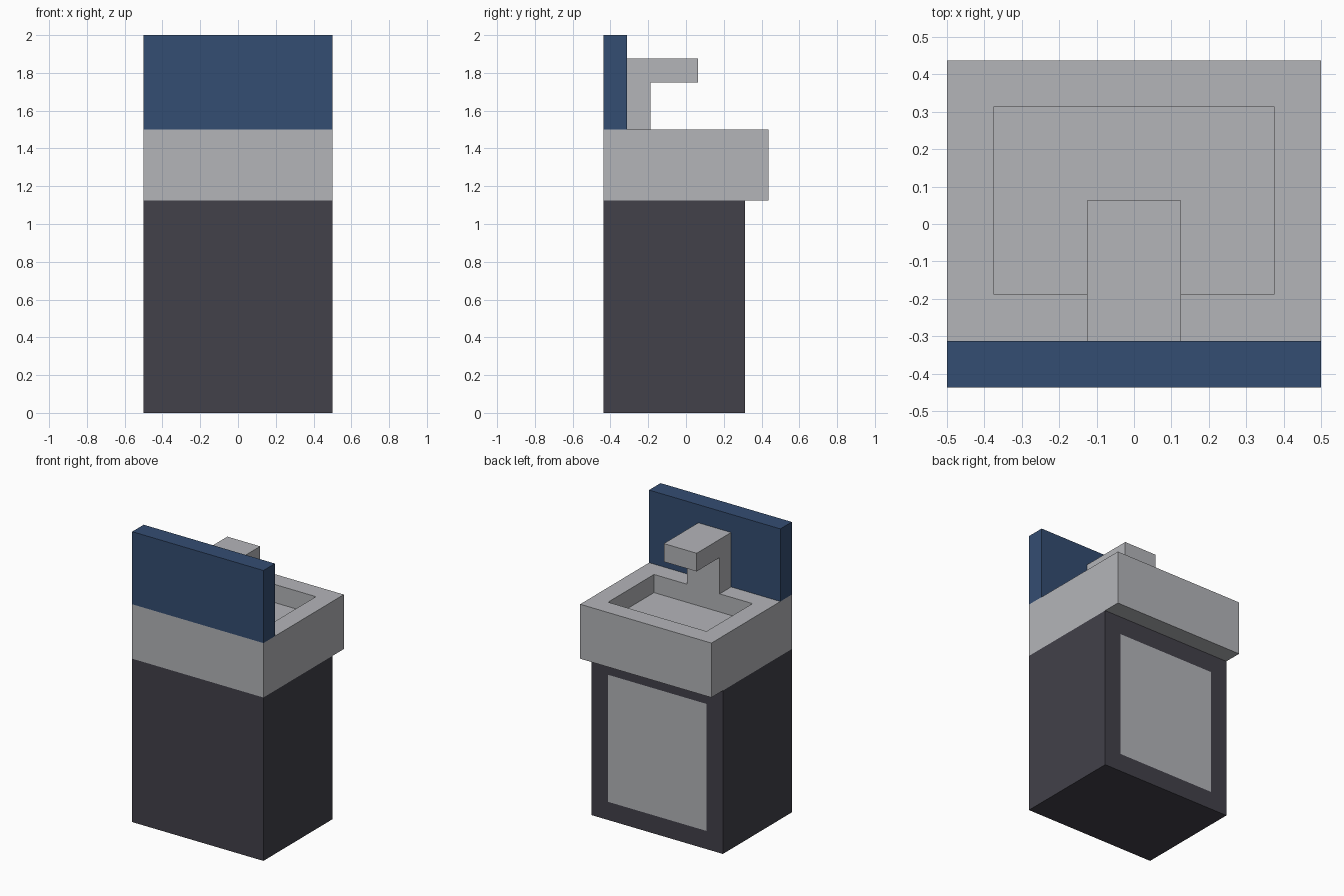
import bpy
import bmesh
from mathutils import Vector

cube = bpy.data.objects.get("Cube")
if cube:
    bpy.data.objects.remove(cube, do_unlink=True)


def material(name, color):
    mat = bpy.data.materials.new(name)
    mat.use_nodes = True
    mat.diffuse_color = (*color, 1)
    mat.node_tree.nodes["Principled BSDF"].inputs["Base Color"].default_value = (*color, 1)
    return mat


grey = material("light grey", (0.456, 0.462, 0.485))
blue = material("navy blue", (0.034, 0.074, 0.168))
dark = material("charcoal", (0.054, 0.052, 0.068))


def box(lo, hi):
    """Return a bmesh box spanning two opposite corners."""
    bm = bmesh.new()
    bmesh.ops.create_cube(bm, size=1)
    lo, hi = Vector(lo), Vector(hi)
    for v in bm.verts:
        v.co = (lo + hi) / 2 + v.co * (hi - lo)
    bm.normal_update()
    return bm


def inset_rectangle(bm, direction, lo, hi):
    """Inset the face looking along direction, fitted to the given bounds."""
    face = max(bm.faces, key=lambda f: f.normal.dot(Vector(direction)))
    bmesh.ops.inset_individual(bm, faces=[face], thickness=0.01)
    for v in face.verts:
        v.co = [min(max(c, a), b) for c, a, b in zip(v.co, lo, hi)]
    return face


def finish(bm, name, *mats):
    bmesh.ops.recalc_face_normals(bm, faces=bm.faces)
    mesh = bpy.data.meshes.new(name)
    bm.to_mesh(mesh)
    bm.free()
    for mat in mats:
        mesh.materials.append(mat)
    obj = bpy.data.objects.new(name, mesh)
    bpy.context.collection.objects.link(obj)
    return obj


# Cabinet with a flush door panel
bm = box((-0.5, -0.4375, 0), (0.5, 0.3125, 1.125))
door = inset_rectangle(bm, (0, 1, 0), (-0.375, -1, 0.125), (0.375, 1, 1))
door.material_index = 1
finish(bm, "cabinet", dark, grey)

# Basin block with a sunken bowl
bm = box((-0.5, -0.4375, 1.125), (0.5, 0.4375, 1.5))
bowl = inset_rectangle(bm, (0, 0, 1), (-0.375, -0.1875, 0), (0.375, 0.3125, 2))
walls = bmesh.ops.extrude_face_region(bm, geom=[bowl])
floor_verts = [g for g in walls["geom"] if isinstance(g, bmesh.types.BMVert)]
bmesh.ops.translate(bm, verts=floor_verts, vec=(0, 0, -0.125))
if bowl.is_valid:
    bmesh.ops.delete(bm, geom=[bowl], context="FACES_ONLY")
finish(bm, "basin", grey)

# Splashback along one edge
finish(box((-0.5, -0.4375, 1.5), (0.5, -0.3125, 2)), "splashback", blue)

# Faucet: hooked side profile extruded across its width
profile = [(-0.3125, 1.5), (-0.1875, 1.5), (-0.1875, 1.75),
           (0.0625, 1.75), (0.0625, 1.875), (-0.3125, 1.875)]
bm = bmesh.new()
side = bm.faces.new([bm.verts.new((-0.125, y, z)) for y, z in profile])
extruded = bmesh.ops.extrude_face_region(bm, geom=[side], use_keep_orig=True)
moved = [g for g in extruded["geom"] if isinstance(g, bmesh.types.BMVert)]
bmesh.ops.translate(bm, verts=moved, vec=(0.25, 0, 0))
finish(bm, "faucet", grey)
